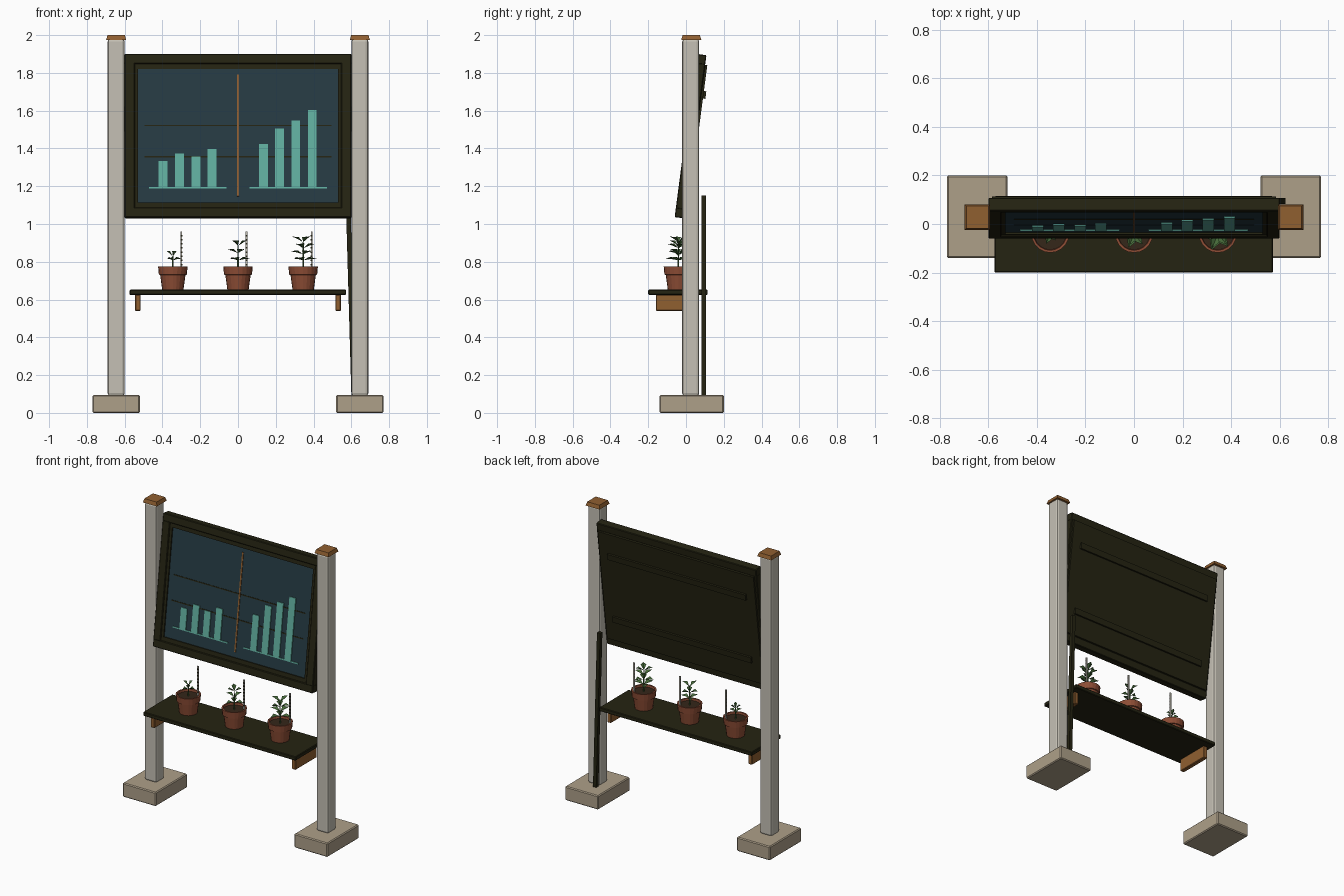
import bpy, bmesh, math
from mathutils import Matrix, Vector

if "Cube" in bpy.data.objects:
    bpy.data.objects.remove(bpy.data.objects["Cube"])


def mat(name, r, g, b):
    m = bpy.data.materials.new(name)
    m.diffuse_color = (r, g, b, 1)
    m.use_nodes = True
    m.node_tree.nodes["Principled BSDF"].inputs["Base Color"].default_value = m.diffuse_color
    return m


POST = mat("pale_post", 0.56, 0.53, 0.46)
STONE = mat("tan_stone", 0.42, 0.35, 0.25)
DARK = mat("dark_olive", 0.018, 0.017, 0.006)
WOOD = mat("brown_wood", 0.28, 0.115, 0.03)
SCREEN = mat("slate_screen", 0.019, 0.043, 0.056)
TEAL = mat("teal_chart", 0.12, 0.43, 0.35)
CLAY = mat("terracotta", 0.27, 0.075, 0.036)
LEAF = mat("leaf_green", 0.06, 0.14, 0.04)
SOIL = mat("soil", 0.035, 0.02, 0.01)


def finish(name, bm, material, matrix=None):
    me = bpy.data.meshes.new(name)
    bm.to_mesh(me)
    bm.free()
    me.materials.append(material)
    ob = bpy.data.objects.new(name, me)
    bpy.context.collection.objects.link(ob)
    if matrix:
        ob.matrix_world = matrix
    return ob


def box(name, x, y, z, material, bevel=0, matrix=None, segments=2):
    """Box from (min, max) ranges on each axis."""
    bm = bmesh.new()
    bmesh.ops.create_cube(bm, size=1)
    for v in bm.verts:
        v.co = [(r[0] + r[1]) / 2 + c * (r[1] - r[0]) for r, c in zip((x, y, z), v.co)]
    if bevel:
        bmesh.ops.bevel(bm, geom=bm.edges[:], offset=bevel, segments=segments,
                        profile=0.5, affect='EDGES')
    return finish(name, bm, material, matrix)


def lathe(name, profile, material, loc, sides=20):
    bm = bmesh.new()
    rings = [[bm.verts.new((r * math.cos(2 * math.pi * i / sides),
                            r * math.sin(2 * math.pi * i / sides), z))
              for i in range(sides)] for r, z in profile]
    for a, b in zip(rings, rings[1:]):
        for i in range(sides):
            j = (i + 1) % sides
            bm.faces.new((a[i], a[j], b[j], b[i]))
    bm.faces.new(rings[0][::-1])
    bm.faces.new(rings[-1])
    return finish(name, bm, material, Matrix.Translation(loc))


def span(c, w):
    return (c - w / 2, c + w / 2)


# Posts, footings, caps and shelf brackets
for side, s in (("left", -1), ("right", 1)):
    px = 0.645 * s
    box(side + "_footing", span(px, 0.25), (-0.14, 0.20), (0, 0.095), STONE, 0.006, segments=1)
    box(side + "_post", span(px, 0.09), (-0.02, 0.07), (0.09, 1.98), POST, 0.014)
    cap = box(side + "_cap", span(px, 0.106), span(0.028, 0.106), (1.975, 2.0), WOOD)
    for v in cap.data.vertices:
        if v.co.z > 1.99:
            v.co.x = px + (v.co.x - px) * 0.86
            v.co.y = 0.028 + (v.co.y - 0.028) * 0.86
    box(side + "_bracket", span(0.53 * s, 0.03), (-0.16, 0.07), (0.54, 0.626), WOOD, 0.004, segments=1)

# Shelf
box("shelf", (-0.574, 0.572), (-0.2, 0.115), (0.625, 0.652), DARK, 0.004, segments=1)

# Tilted display board, modelled upright around its own centre
T = Matrix.Translation((0, 0.024, 1.465)) @ Matrix.Rotation(math.radians(-7.5), 4, 'X')
for s in (-1, 1):
    tag = "upper" if s > 0 else "lower"
    side = "right" if s > 0 else "left"
    box(tag + "_frame", (-0.6, 0.6), (-0.0275, 0.0275), span(s * 0.41, 0.052), DARK, 0.004, T, 1)
    box(side + "_frame", span(s * 0.573, 0.054), (-0.0275, 0.0275), (-0.39, 0.39), DARK, 0.004, T, 1)
    box(tag + "_bezel", (-0.55, 0.55), (-0.02, 0.02), span(s * 0.372, 0.03), DARK, 0, T)
    box(side + "_bezel", span(s * 0.54, 0.022), (-0.02, 0.02), (-0.37, 0.37), DARK, 0, T)
    box(tag + "_back_rail", (-0.52, 0.52), (0.038, 0.052), span(s * 0.226, 0.04), DARK, 0, T)
box("screen", (-0.535, 0.535), (-0.012, 0.01), (-0.365, 0.365), SCREEN, 0, T)
box("back_plate", (-0.585, 0.585), (0.01, 0.039), (-0.385, 0.385), DARK, 0, T)


# Chart details, as thin plates on the screen; z given as world height
def plate(name, x, z, material, depth):
    box(name, x, (-0.012 - depth, -0.011), [(h - 1.465) / math.cos(math.radians(7.5)) for h in z],
        material, 0, T)


for i, h in enumerate((1.355, 1.52)):
    plate("grid_line_%d" % i, (-0.495, 0.495), span(h, 0.007), DARK, 0.002)
plate("chart_divider", (-0.005, 0.005), (1.145, 1.79), WOOD, 0.004)
charts = ((-1, (-0.397, -0.309, -0.222, -0.137), (1.33, 1.372, 1.355, 1.395)),
          (1, (0.135, 0.22, 0.306, 0.393), (1.42, 1.502, 1.545, 1.60)))
for s, xs, tops in charts:
    tag = "left" if s < 0 else "right"
    plate(tag + "_chart_baseline", span(s * 0.265, 0.41), span(1.19, 0.008), TEAL, 0.005)
    for i, (x, t) in enumerate(zip(xs, tops)):
        plate("%s_chart_bar_%d" % (tag, i), span(x, 0.047), (1.19, t), TEAL, 0.006)

# Cable conduit behind the right post
conduit = box("cable_conduit", span(0, 0.024), span(0.095, 0.024), (0.095, 1.15), DARK)
for v in conduit.data.vertices:
    v.co.x += 0.612 - 0.03 * (v.co.z - 0.095) / 1.055


# Leaf: folded pointed blade
def add_leaf(bm, z, angle, length, rise):
    w = length * 0.32
    pts = [(0, 0, 0), (0.45, w, 0.012), (1, 0, -0.004), (0.45, -w, 0.012), (0.5, 0, 0)]
    R = Matrix.Rotation(angle, 3, 'Z')
    vs = []
    for a, b, c in pts:
        vs.append(bm.verts.new(R @ Vector((0.002 + a * length, b, c + rise * a)) + Vector((0, 0, z))))
    bm.faces.new((vs[0], vs[4], vs[2], vs[1]))
    bm.faces.new((vs[0], vs[3], vs[2], vs[4]))


# Potted plants, growing from left to right
plants = ((-0.345, 0.83, 2, 0.042), (0, 0.885, 3, 0.06), (0.345, 0.905, 4, 0.07))
for n, (x, top, tiers, length) in enumerate(plants):
    loc = Vector((x, -0.04, 0.65))
    lathe("pot_%d" % n, [(0.056, 0), (0.067, 0.08), (0.074, 0.082), (0.078, 0.125),
                         (0.068, 0.125), (0.065, 0.105)], CLAY, loc)
    lathe("soil_%d" % n, [(0.064, 0.1), (0.066, 0.111)], SOIL, loc)
    lathe("stem_%d" % n, [(0.005, 0.105), (0.003, top - 0.65)], LEAF, loc, 6)
    bm = bmesh.new()
    for t in range(tiers):
        f = t / (tiers - 1)
        z = 0.158 + (top - 0.65 - 0.158) * f
        for k in range(3):
            add_leaf(bm, z, 2 * math.pi * k / 3 + t * 1.05 + 0.15,
                     length * (1 - 0.2 * f), 0.012 + 0.02 * f)
    finish("leaves_%d" % n, bm, LEAF, Matrix.Translation(loc))
    # Measuring stake with dark tick marks on its front
    sx = x + 0.045
    box("stake_%d" % n, span(sx, 0.009), span(0.0, 0.006), (0.75, 0.96), POST)
    for k in range(8):
        box("stake_%d_tick_%d" % (n, k), span(sx, 0.010), (-0.005, 0.0),
            span(0.785 + 0.022 * k, 0.008), DARK)
